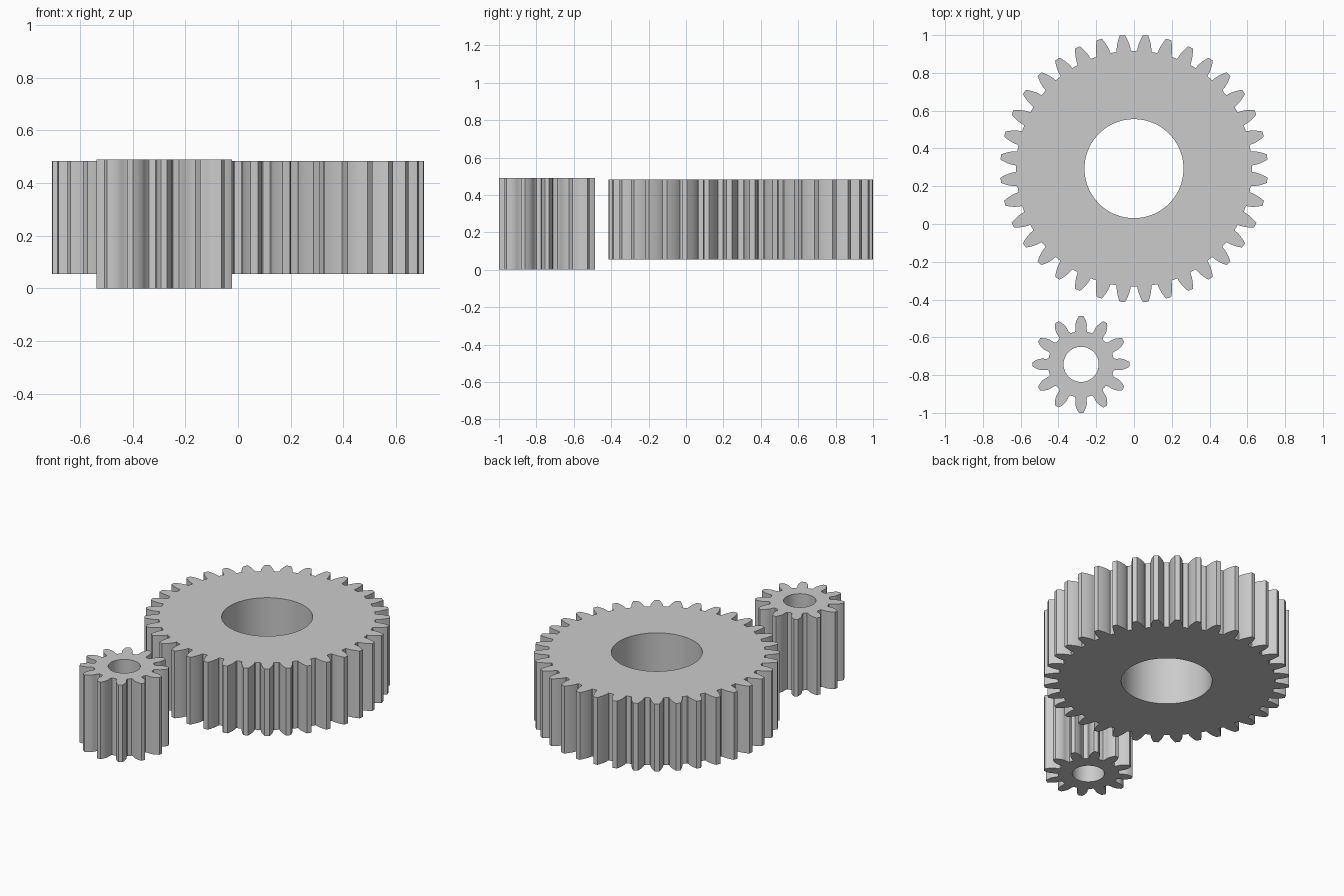
import bpy, bmesh, math

cube = bpy.data.objects.get("Cube")
if cube:
    bpy.data.objects.remove(cube, do_unlink=True)

# One plain grey for both gears
grey = bpy.data.materials.new("plain grey")
grey.use_nodes = True
colour = (0.6, 0.6, 0.6, 1)
grey.diffuse_color = colour
grey.node_tree.nodes["Principled BSDF"].inputs["Base Color"].default_value = colour

PRESSURE = math.radians(20)
STEPS = 5


def inv(a):
    return math.tan(a) - a


def tooth_profile(teeth, tip, fillet):
    """Half a tooth as (radius, half angle) pairs from root to tip."""
    module = tip / (teeth / 2 + 1)
    root = module * (teeth / 2 - 1.25)
    base = module * teeth / 2 * math.cos(PRESSURE)
    wide = math.pi / (2 * teeth) + inv(PRESSURE)
    half = [(root, wide + fillet),
            (root + 0.35 * (base - root), wide + 0.25 * fillet)]
    for i in range(STEPS + 1):
        r = base + (tip - base) * (i / STEPS) ** 1.3
        half.append((r, wide - inv(math.acos(min(1, base / r)))))
    return half


def spur_gear(name, teeth, tip, bore, centre, z0, z1, phase, fillet):
    half = tooth_profile(teeth, tip, fillet)
    pitch = math.tau / teeth
    # Valley middle, rising flank, tip middle, falling flank
    tooth = [(half[0][0], -pitch / 2)]
    tooth += [(r, -a) for r, a in half] + [(tip, 0)]
    tooth += [(r, a) for r, a in reversed(half)]
    outline = [(r, a + phase + k * pitch) for k in range(teeth) for r, a in tooth]

    # Four matching rings: outside bottom and top, bore top and bottom
    bm = bmesh.new()

    def ring(z, radius=None):
        return [bm.verts.new(((radius or r) * math.cos(a),
                              (radius or r) * math.sin(a), z))
                for r, a in outline]

    rings = [ring(z0), ring(z1), ring(z1, bore), ring(z0, bore)]
    n = len(outline)
    for k in range(4):
        low, high = rings[k], rings[(k + 1) % 4]
        for i in range(n):
            j = (i + 1) % n
            bm.faces.new((low[i], low[j], high[j], high[i]))
    bmesh.ops.recalc_face_normals(bm, faces=bm.faces[:])

    mesh = bpy.data.meshes.new(name)
    bm.to_mesh(mesh)
    bm.free()
    mesh.materials.append(grey)
    obj = bpy.data.objects.new(name, mesh)
    obj.location = (*centre, 0)
    bpy.context.collection.objects.link(obj)
    bpy.ops.object.select_all(action='DESELECT')
    obj.select_set(True)
    bpy.context.view_layer.objects.active = obj
    bpy.ops.object.shade_smooth_by_angle(angle=math.radians(30))
    return obj


# Large wheel, and the small pinion in front of it
spur_gear("large_gear", 36, 0.708, 0.262, (0, 0.293), 0.055, 0.483,
          math.radians(5), 0.006)
spur_gear("small_gear", 12, 0.257, 0.093, (-0.28, -0.743), 0, 0.49,
          0, 0.044)
